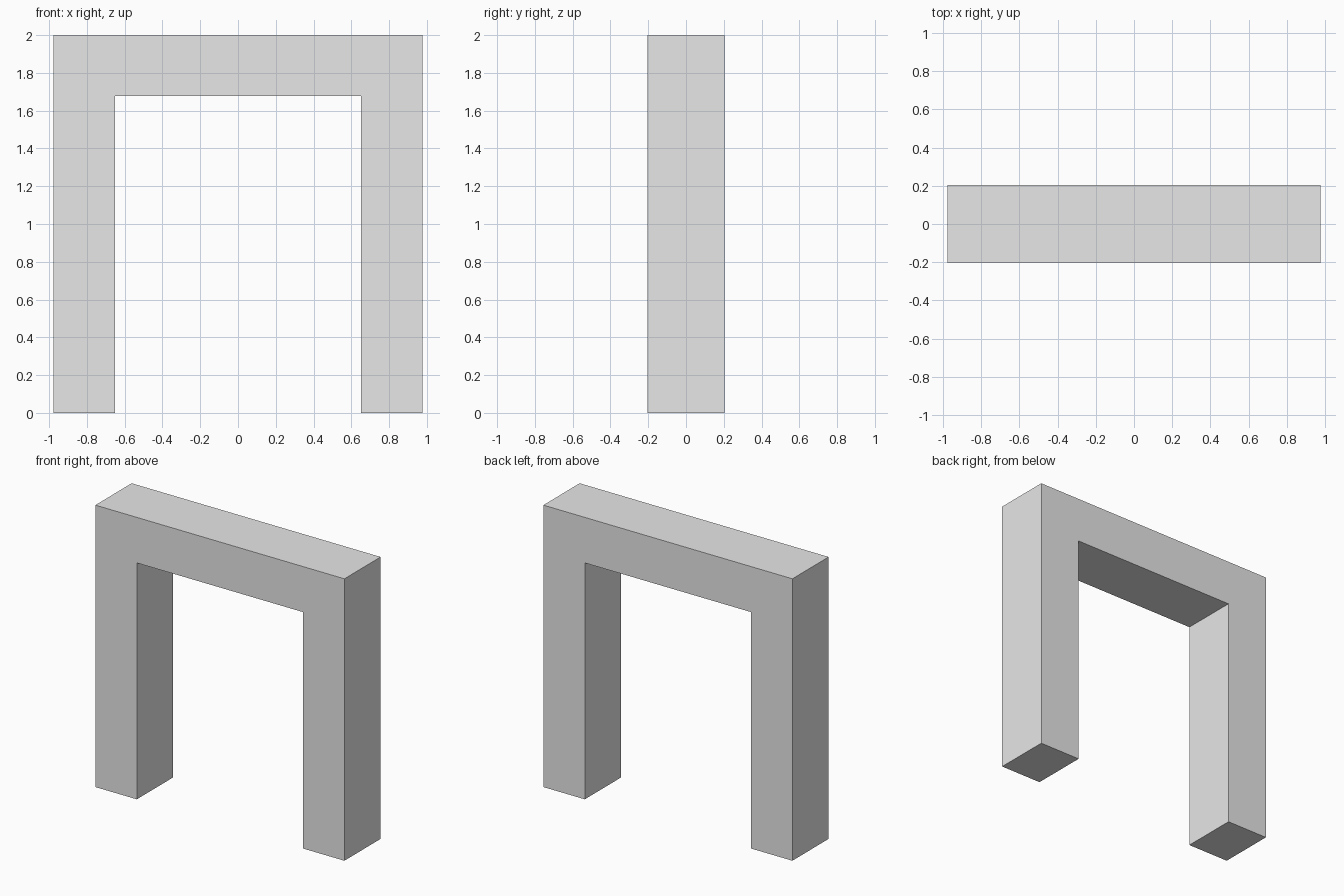
import bpy
import bmesh

cube = bpy.data.objects.get("Cube")
if cube:
    bpy.data.objects.remove(cube, do_unlink=True)

OUTER, INNER = 0.977, 0.652   # half widths of the frame and its opening
TOP, LINTEL = 2.0, 1.677      # height of the frame and of its opening
DEPTH = 0.406

# Plain light grey
grey = bpy.data.materials.new("light_grey")
grey.use_nodes = True
colour = (0.8, 0.8, 0.8, 1)
grey.diffuse_color = colour
grey.node_tree.nodes["Principled BSDF"].inputs["Base Color"].default_value = colour

# Gateway outline: right half, then mirrored back along the left half
half = [(INNER, LINTEL), (INNER, 0), (OUTER, 0), (OUTER, TOP)]
outline = half + [(-x, z) for x, z in reversed(half)]

# Extrude the outline from front to back
bm = bmesh.new()
face = bm.faces.new([bm.verts.new((x, -DEPTH / 2, z)) for x, z in outline])
extruded = bmesh.ops.extrude_face_region(bm, geom=[face], use_keep_orig=True)
back = [v for v in extruded["geom"] if isinstance(v, bmesh.types.BMVert)]
bmesh.ops.translate(bm, verts=back, vec=(0, DEPTH, 0))
bmesh.ops.recalc_face_normals(bm, faces=bm.faces)

mesh = bpy.data.meshes.new("gateway_frame")
bm.to_mesh(mesh)
bm.free()
mesh.materials.append(grey)
frame = bpy.data.objects.new("gateway_frame", mesh)
bpy.context.collection.objects.link(frame)
